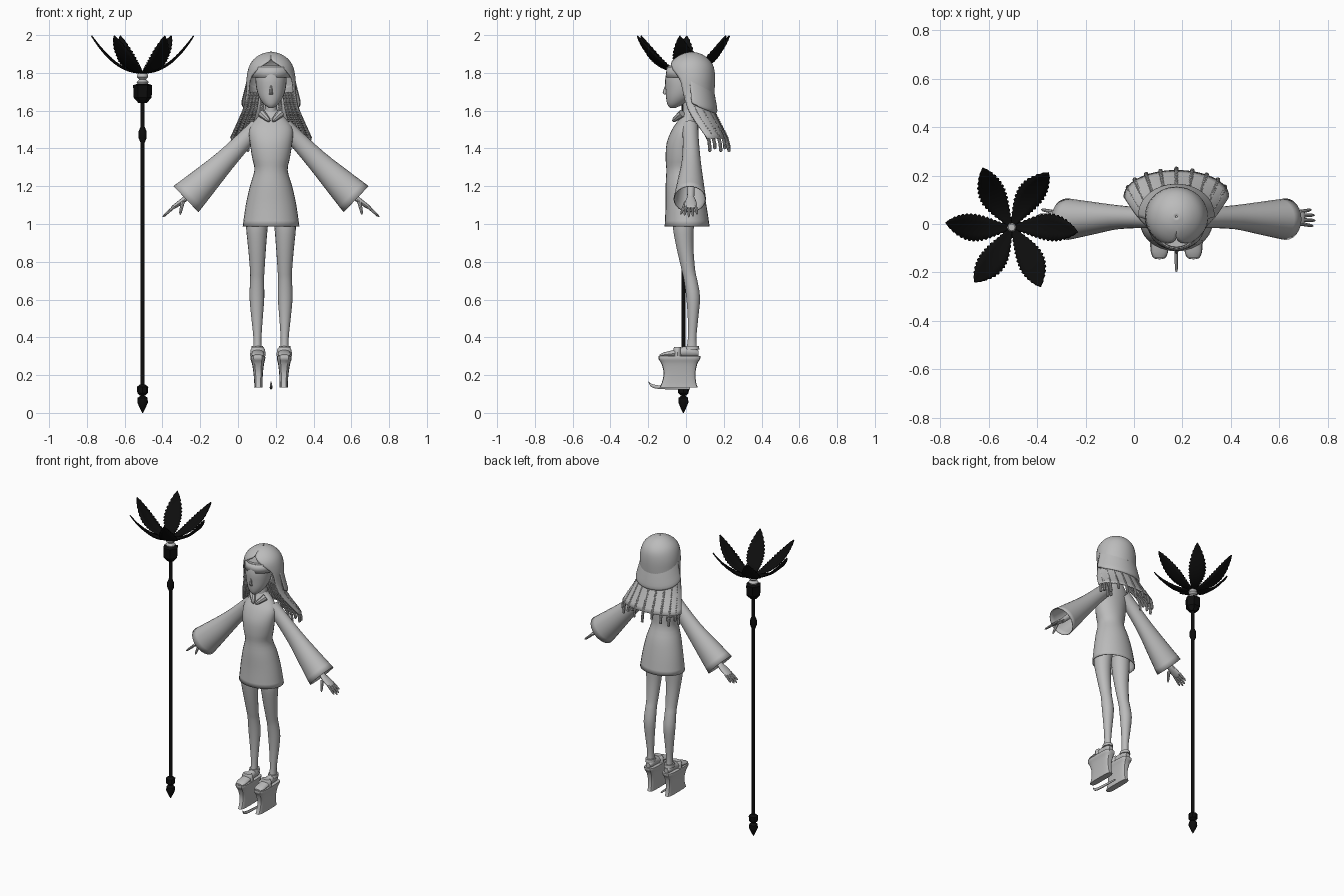
import bpy, bmesh, math
from mathutils import Vector, Matrix

if "Cube" in bpy.data.objects:
    bpy.data.objects.remove(bpy.data.objects["Cube"])

CX = 0.175                      # centre line of the figure
STAFF = Vector((-0.505, -0.014, 0))


def material(name, value):
    m = bpy.data.materials.new(name)
    m.diffuse_color = (value, value, value, 1)
    m.use_nodes = True
    m.node_tree.nodes["Principled BSDF"].inputs["Base Color"].default_value = m.diffuse_color
    return m


GREY = material("light grey", 0.5)
BLACK = material("black", 0.004)
X, Y, Z = Vector((1, 0, 0)), Vector((0, 1, 0)), Vector((0, 0, 1))


def finish(name, bm, mat, thick=0.0):
    bmesh.ops.recalc_face_normals(bm, faces=bm.faces)
    me = bpy.data.meshes.new(name)
    bm.to_mesh(me)
    bm.free()
    me.materials.append(mat)
    ob = bpy.data.objects.new(name, me)
    bpy.context.collection.objects.link(ob)
    if thick:
        mod = ob.modifiers.new("thickness", 'SOLIDIFY')
        mod.thickness = thick
        mod.offset = -1
    return ob


def curve_rows(rows, k):
    """Smooth interpolation between rows of numbers."""
    out, n = [], len(rows)
    for i in range(n - 1):
        a, b, c, d = (rows[max(i - 1, 0)], rows[i], rows[i + 1], rows[min(i + 2, n - 1)])
        for j in range(k):
            t = j / k
            out.append([0.5 * (2 * q + (r - p) * t + (2 * p - 5 * q + 4 * r - s) * t * t
                               + (3 * q - p - 3 * r + s) * t ** 3)
                        for p, q, r, s in zip(a, b, c, d)])
    return out + [list(rows[-1])]


def grid(bm, rings, closed):
    vs = [[bm.verts.new(p) for p in r] for r in rings]
    n = len(vs[0])
    for a, b in zip(vs, vs[1:]):
        for i in range(n if closed else n - 1):
            j = (i + 1) % n
            bm.faces.new((a[i], a[j], b[j], b[i]))
    return vs


def loft(name, rows, mat=GREY, u=X, v=Y, n=20, k=3, caps=(True, True), thick=0.0, cx=CX):
    """Skin of elliptical rings; a row is x, y, z, radius along u, radius along v."""
    rows = curve_rows(rows, k) if k > 1 else rows
    bm = bmesh.new()
    rings = [[Vector((x + cx, y, z)) + u * (max(a, .001) * math.cos(2 * math.pi * i / n))
              + v * (max(b, .001) * math.sin(2 * math.pi * i / n)) for i in range(n)]
             for x, y, z, a, b in rows]
    vs = grid(bm, rings, True)
    if caps[0]:
        bm.faces.new(vs[0])
    if caps[1]:
        bm.faces.new(vs[-1])
    return finish(name, bm, mat, thick)


def rod(name, a, b, r0, r1):
    a, b = Vector(a), Vector(b)
    u = (b - a).cross(Y).normalized()
    v = (b - a).cross(u).normalized()
    loft(name, [(*a, r0, r0), (*a.lerp(b, .85), r1, r1), (*b, r1 * .4, r1 * .4)], u=u, v=v, n=8, k=1)


# ---- staff: shaft with finials, collar and bulge
def turned(name, prof, n, mat):
    loft(name, [(STAFF.x, STAFF.y, z, r, r) for z, r in prof], mat, n=n, k=1, cx=0)


turned("staff_shaft", [(.08, .011), (1.43, .011), (1.455, .021), (1.49, .021), (1.515, .011), (1.66, .011)], 12, BLACK)
turned("staff_tip", [(0, .002), (.025, .015), (.055, .028), (.08, .026), (.09, .012)], 10, BLACK)
turned("staff_lower_knob", [(.092, .014), (.105, .028), (.138, .03), (.15, .014)], 8, BLACK)
turned("staff_collar", [(1.64, .022), (1.67, .048), (1.735, .05), (1.742, .03)], 6, BLACK)
turned("staff_jewel", [(1.74, .026), (1.752, .032), (1.765, .018), (1.778, .03), (1.792, .027), (1.81, .014)], 12, GREY)

# ---- staff: six serrated leaves
for leaf in range(6):
    bm = bmesh.new()
    rings, steps = [], 32
    turn = Matrix.Rotation(math.radians(-4 + 60 * leaf), 3, 'Z')
    for i in range(steps + 1):
        t = i / steps
        w = .055 * math.sin(math.pi * t ** 1.35) ** .8 + .006 * (1 - t) if t < 1 else .001
        w *= 1 - .16 * (i % 2)
        rings.append([STAFF + turn @ Vector((.268 * t, s * w + .012 * math.sin(math.pi * t),
                      1.803 + .195 * t ** 2.2 + .15 * w * abs(s))) for s in (-1, -.5, 0, .5, 1)])
    grid(bm, rings, False)
    finish("staff_leaf", bm, BLACK, .007)

# ---- dress, neck and head
loft("dress", [(0, .006, .987, .15, .119), (0, .0, 1.1, .134, .108), (0, -.01, 1.2, .112, .098),
               (0, -.022, 1.285, .088, .082), (0, -.026, 1.35, .1, .082), (0, -.024, 1.43, .112, .078),
               (0, -.008, 1.5, .115, .066), (0, .01, 1.55, .085, .05), (0, .018, 1.59, .045, .035),
               (0, .018, 1.605, .034, .03)], n=28, caps=(False, True), thick=.004)
loft("neck", [(0, .015, 1.55, .032, .032), (0, .015, 1.7, .03, .03)], k=1)
loft("face", [(0, -.07, 1.615, .012, .015), (0, -.058, 1.632, .036, .04), (0, -.04, 1.665, .06, .065),
              (0, -.025, 1.71, .076, .083), (0, -.02, 1.77, .083, .09), (0, -.015, 1.84, .08, .08)], n=24)
loft("nose", [(0, -.105, 1.685, .01, .008), (0, -.112, 1.697, .009, .012), (0, -.1, 1.74, .004, .008)], n=8, k=2)
loft("headband", [(0, .022, 1.775, .108, .13), (0, .022, 1.83, .104, .124)], n=32, k=1, caps=(False, False), thick=.006)
for s in (-1, 1):               # folded collar flaps at the throat
    rod("collar_flap", (s * .05, -.02, 1.585), (s * .008, -.07, 1.545), .022, .012)

# ---- veil: half-open rings, z, half width, centre y, depth, sweep in degrees
VEIL = [(1.912, .004, .03, .004, 180), (1.9, .052, .03, .052, 180), (1.87, .094, .028, .095, 178),
        (1.83, .118, .027, .12, 150), (1.77, .13, .03, .124, 122), (1.69, .132, .03, .12, 112),
        (1.62, .146, .035, .11, 105), (1.55, .175, .06, .115, 98), (1.455, .218, .115, .108, 92)]


def veil_point(row, f, scale=1.0):
    z, w, cy, d, sweep = row
    t = math.radians(sweep) * f
    return Vector((CX + w * scale * math.sin(t), cy + d * scale * math.cos(t), z))


bm = bmesh.new()
veil_rows = curve_rows(VEIL, 3)
grid(bm, [[veil_point(r, i / 18) for i in range(-18, 19)] for r in veil_rows], False)
bmesh.ops.remove_doubles(bm, verts=bm.verts, dist=.0005)
finish("veil", bm, GREY, .006)

# fold across the back of the veil
bm = bmesh.new()
fold = curve_rows([(1.72, .128, .03, .115, 95), (1.66, .142, .035, .122, 95), (1.6, .157, .04, .126, 95),
                   (1.585, .152, .045, .112, 95)], 3)
grid(bm, [[veil_point((r[0] + .05 * (i / 14) ** 2, *r[1:]), i / 14) for i in range(-14, 15)] for r in fold], False)
finish("veil_fold", bm, GREY, .004)

# ---- bead strings hanging inside the veil
bm = bmesh.new()
strings = [(f, sc) for f in (-.97, .97) for sc in (.93, .8, .67, .55)]
strings += [(f / 10, .94) for f in (-8, -6, -4, -2, 0, 2, 4, 6, 8)]
low = curve_rows([VEIL[5], VEIL[6], VEIL[7], VEIL[8], (1.385, .222, .125, .11, 92)], 4)
for idx, (f, sc) in enumerate(strings):
    end = len(low) - (idx % 3)
    path = [veil_point(r, f, sc) for r in low[:end]]
    for a, b in zip(path, path[1:]):
        for q in (0, .5):
            bmesh.ops.create_icosphere(bm, subdivisions=1, radius=.0105,
                                       matrix=Matrix.Translation(a.lerp(b, q)))
finish("bead_strings", bm, GREY)

# ---- paired parts
for s in (-1, 1):
    across = Vector((s * .69, 0, .72))
    # flared sleeve with open cuff
    loft("sleeve", [(s * .07, .02, 1.515, .045, .045), (s * .13, .025, 1.455, .042, .046),
                    (s * .245, .028, 1.335, .05, .058), (s * .35, .024, 1.23, .068, .077),
                    (s * .45, .02, 1.132, .086, .096)], u=Y, v=across, n=24, caps=(True, False), thick=.005)
    loft("forearm", [(s * .25, .028, 1.33, .025, .025), (s * .45, .025, 1.135, .018, .016)],
         u=Y, v=across, n=12, k=1)
    # hand with four fingers and thumb
    loft("palm", [(s * .44, .025, 1.145, .017, .015), (s * .475, .025, 1.118, .03, .014),
                  (s * .515, .025, 1.09, .033, .011), (s * .525, .025, 1.083, .028, .007)],
         u=Y, v=across, n=12)
    for i, reach in enumerate((.058, .068, .064, .05)):
        y = .001 + .0165 * i
        rod("finger", (s * .512, y, 1.092), (s * (.512 + reach * .9), y + (i - 1.5) * .006, 1.092 - reach * .8),
            .0085, .0065)
    rod("thumb", (s * .468, .0, 1.115), (s * .482, -.028, 1.05), .011, .007)

    # leg
    loft("leg", [(s * .07, -.01, 1.06, .06, .06), (s * .075, -.014, .98, .057, .056),
                 (s * .074, -.005, .87, .047, .045), (s * .073, .014, .75, .038, .036),
                 (s * .074, .025, .7, .037, .036), (s * .075, .038, .61, .039, .037),
                 (s * .074, .037, .5, .03, .028), (s * .072, .032, .39, .021, .023),
                 (s * .072, .03, .32, .024, .032)], n=18)
    # foot, side to side and heel to toe
    loft("foot", [(s * .07, .066, .315, .016, .016), (s * .07, .04, .322, .026, .026),
                  (s * .07, 0, .325, .027, .03), (s * .07, -.06, .315, .033, .02),
                  (s * .07, -.115, .308, .034, .013), (s * .07, -.14, .303, .022, .007)],
         u=X, v=Z, n=14)
    loft("sandal_strap", [(s * .07, -.045, .302, .041, .024), (s * .07, -.045, .335, .038, .022),
                          (s * .07, -.045, .348, .028, .018)], n=16, k=2)
    loft("ankle_strap", [(s * .072, .032, .335, .032, .039), (s * .072, .032, .355, .03, .036)], n=16, k=1)
    # tall platform sole with pinched sides
    bm = bmesh.new()
    rings = []
    for z, x, w, y0, y1 in curve_rows([(.135, .067, .022, -.14, .062), (.16, .067, .022, -.128, .054),
                                       (.21, .068, .025, -.118, .05), (.26, .069, .032, -.13, .06),
                                       (.285, .07, .039, -.145, .075), (.3, .07, .039, -.145, .076)], 3):
        ring = []
        for i in range(20):
            c, e = math.cos(i * math.pi / 10), math.sin(i * math.pi / 10)
            ring.append((CX + s * x + w * math.copysign(abs(c) ** .5, c),
                         (y0 + y1) / 2 + (y1 - y0) / 2 * math.copysign(abs(e) ** .6, e), z))
        rings.append(ring)
    vs = grid(bm, rings, True)
    bm.faces.new(vs[0])
    bm.faces.new(vs[-1])
    finish("platform_sole", bm, GREY)

# ---- thin upturned runner between the shoes
loft("runner", [(0, -.198, .163, .003, .004), (0, -.185, .147, .006, .009), (0, -.15, .137, .007, .01),
                (0, -.08, .133, .007, .009), (0, .02, .13, .004, .006)], u=X, v=Z, n=10)

# ---- smooth shading that keeps hard edges
bpy.ops.object.select_all(action='SELECT')
bpy.context.view_layer.objects.active = bpy.context.selected_objects[0]
bpy.ops.object.shade_smooth_by_angle(angle=math.radians(35))
